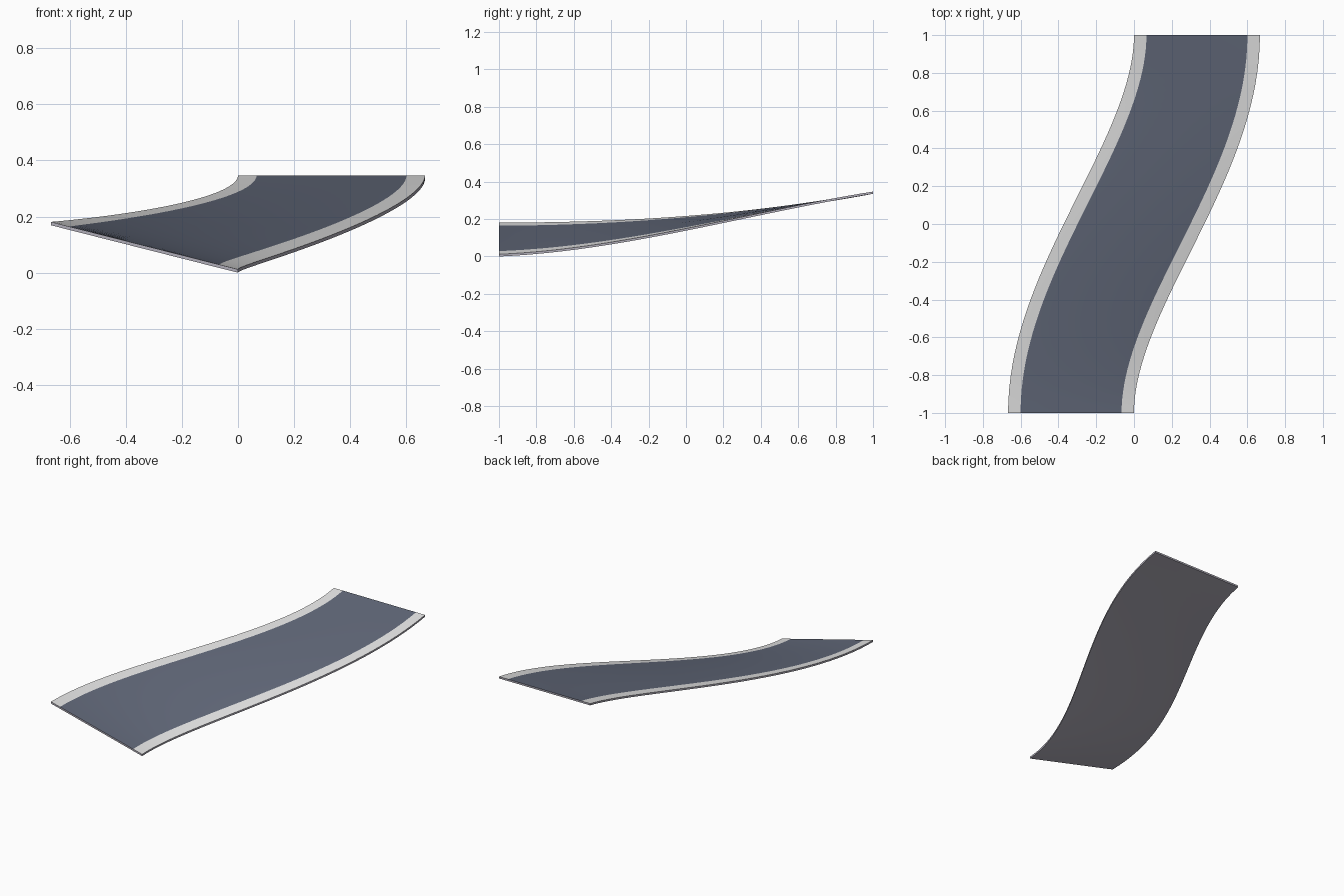
import bpy, bmesh, math

if "Cube" in bpy.data.objects:
    bpy.data.objects.remove(bpy.data.objects["Cube"])

SEGS = 40          # slices along the road
HALF = 1 / 3       # half width of the road
EDGE = 0.066       # width of the pale edge strips
THICK = 0.012      # slab thickness
HANDLE = 2 / 3     # handle length of the S-curve


def srgb(*c):
    return [((v / 255 + 0.055) / 1.055) ** 2.4 for v in c] + [1.0]


def material(name, *c):
    m = bpy.data.materials.new(name)
    m.diffuse_color = srgb(*c)
    m.use_nodes = True
    m.node_tree.nodes["Principled BSDF"].inputs["Base Color"].default_value = m.diffuse_color
    return m


def bezier(p, t):
    s = 1 - t
    return s**3 * p[0] + 3 * s * s * t * p[1] + 3 * s * t * t * p[2] + t**3 * p[3]


def slope(p, t):
    s = 1 - t
    return 3 * (s * s * (p[1] - p[0]) + 2 * s * t * (p[2] - p[1]) + t * t * (p[3] - p[2]))


PATH_X = (-HALF, -HALF, HALF, HALF)
PATH_Y = (-1, -1 + HANDLE, 1 - HANDLE, 1)


def surface_point(t, off):
    """Point on the road at path position t, offset sideways (+ is right)."""
    dx, dy = slope(PATH_X, t), slope(PATH_Y, t)
    n = math.hypot(dx, dy)
    x = bezier(PATH_X, t) + off * dy / n
    y = bezier(PATH_Y, t) - off * dx / n
    # banked heights of the left and right edges
    u = (y + 1) / 2
    left = bezier((0.181, 0.181, 0.220, 0.347), u)
    right = bezier((0.012, 0.040, 0.240, 0.347), u)
    f = (off + HALF) / (2 * HALF)
    return x, y, left + (right - left) * f


# Road slab: banked S-curve with pale strips on both edges
offsets = [-HALF, -HALF + EDGE, 0, HALF - EDGE, HALF]
bm = bmesh.new()
top, bottom = [], []
for i in range(SEGS + 1):
    pts = [surface_point(i / SEGS, o) for o in offsets]
    top.append([bm.verts.new(p) for p in pts])
    bottom.append([bm.verts.new((x, y, z - THICK)) for x, y, z in pts])


def face(verts, mat):
    bm.faces.new(verts).material_index = mat


last = len(offsets) - 1
for i in range(SEGS):
    a, b, c, d = top[i], top[i + 1], bottom[i], bottom[i + 1]
    for j in range(last):
        face((a[j], a[j + 1], b[j + 1], b[j]), 1 if j in (0, last - 1) else 0)
        face((c[j], d[j], d[j + 1], c[j + 1]), 2)
    face((a[0], b[0], d[0], c[0]), 2)
    face((a[last], c[last], d[last], b[last]), 2)
# End caps
for j in range(last):
    face((top[0][j], bottom[0][j], bottom[0][j + 1], top[0][j + 1]), 2)
    face((top[-1][j], top[-1][j + 1], bottom[-1][j + 1], bottom[-1][j]), 2)
bmesh.ops.recalc_face_normals(bm, faces=bm.faces)

mesh = bpy.data.meshes.new("curved_road")
bm.to_mesh(mesh)
bm.free()
for m in (material("road blue grey", 98, 105, 122),
          material("edge light grey", 229, 229, 229),
          material("underside lilac grey", 176, 173, 185)):
    mesh.materials.append(m)
road = bpy.data.objects.new("curved_road", mesh)
bpy.context.collection.objects.link(road)
bpy.context.view_layer.objects.active = road
road.select_set(True)
bpy.ops.object.shade_smooth_by_angle(angle=math.radians(30))
